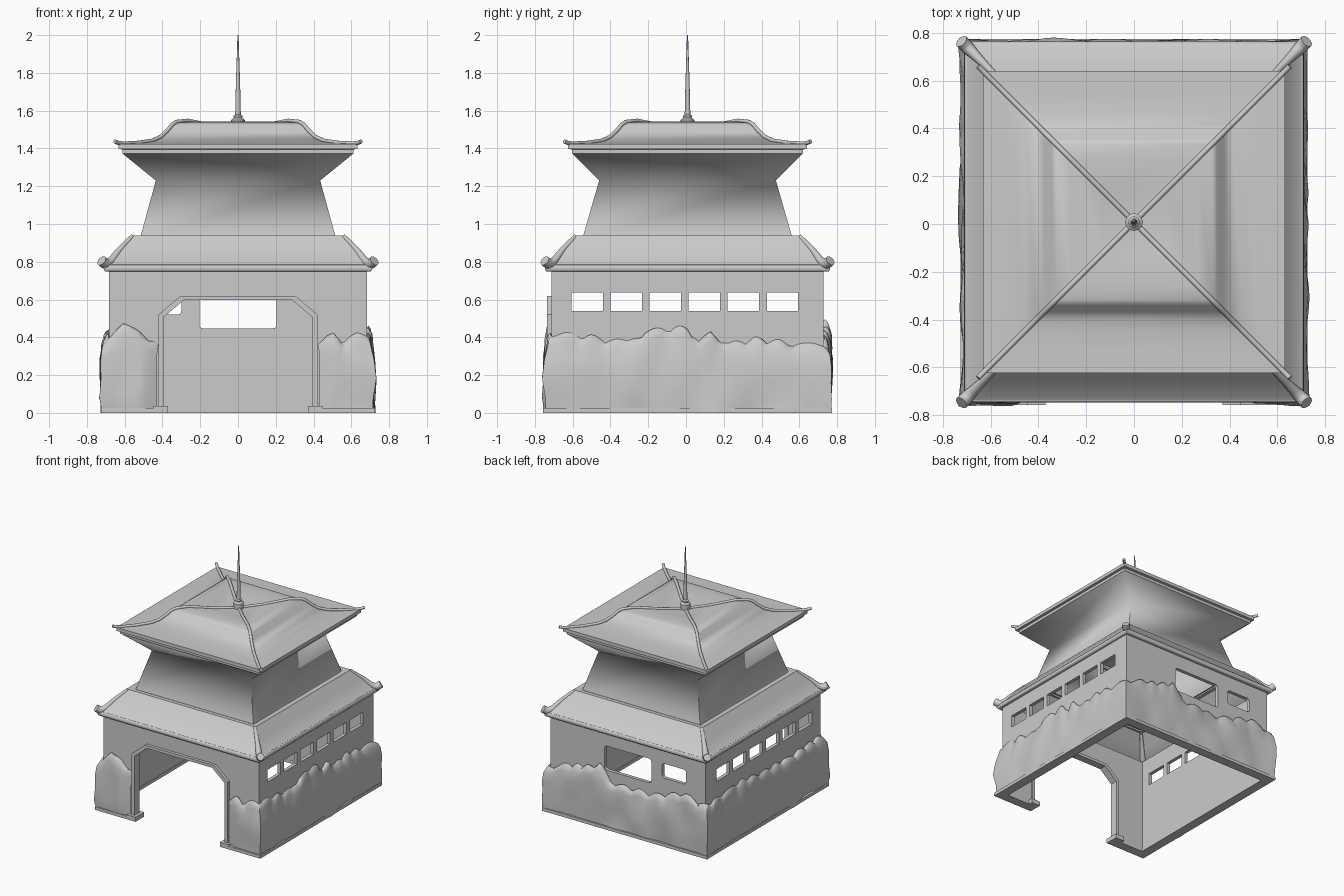
import bpy, bmesh, math
from mathutils import Vector, noise

if "Cube" in bpy.data.objects:
    bpy.data.objects.remove(bpy.data.objects["Cube"])

CY = 0.008   # tiny offset of the building in y


def finish(name, bm, angle=35):
    bmesh.ops.recalc_face_normals(bm, faces=bm.faces)
    me = bpy.data.meshes.new(name)
    bm.to_mesh(me)
    bm.free()
    ob = bpy.data.objects.new(name, me)
    bpy.context.collection.objects.link(ob)
    smooth(ob, angle)
    return ob


def activate(ob):
    bpy.ops.object.select_all(action='DESELECT')
    ob.select_set(True)
    bpy.context.view_layer.objects.active = ob


def smooth(ob, angle):
    if angle:
        activate(ob)
        bpy.ops.object.shade_smooth_by_angle(angle=math.radians(angle))


def loft(name, rings, closed=False, cap=False, angle=35):
    """Rectangular rings (half x, half y, z) joined into a skin."""
    bm = bmesh.new()
    vs = [[bm.verts.new((sx * a, CY + sy * b, z))
           for sx, sy in ((-1, -1), (1, -1), (1, 1), (-1, 1))] for a, b, z in rings]
    pairs = list(zip(vs, vs[1:])) + ([(vs[-1], vs[0])] if closed else [])
    for p, q in pairs:
        for i in range(4):
            j = (i + 1) % 4
            bm.faces.new((p[i], p[j], q[j], q[i]))
    if cap:
        c = bm.verts.new((0, CY, cap))
        for i in range(4):
            bm.faces.new((vs[-1][i], vs[-1][(i + 1) % 4], c))
    return finish(name, bm, angle)


def prism(bm, pts, axis, a, b):
    """Extrude a closed outline (u, z) from a to b along x or y."""
    P = (lambda u, z, t: (u, t, z)) if axis == 'y' else (lambda u, z, t: (t, u, z))
    A = [bm.verts.new(P(u, z, a)) for u, z in pts]
    B = [bm.verts.new(P(u, z, b)) for u, z in pts]
    n = len(pts)
    bm.faces.new(A)
    bm.faces.new(B[::-1])
    for i in range(n):
        bm.faces.new((A[i], A[(i + 1) % n], B[(i + 1) % n], B[i]))


def round_rect(x0, x1, z0, z1, r):
    out = []
    for cx, cz, a0 in ((x1 - r, z1 - r, 0), (x0 + r, z1 - r, 90), (x0 + r, z0 + r, 180), (x1 - r, z0 + r, 270)):
        for k in range(4):
            a = math.radians(a0 + 30 * k)
            out.append((cx + r * math.cos(a), cz + r * math.sin(a)))
    return out


def tube(name, pts, r, cyclic=False, radii=None):
    cu = bpy.data.curves.new(name, 'CURVE')
    cu.dimensions = '3D'
    cu.bevel_depth = r
    cu.bevel_resolution = 3
    cu.use_fill_caps = True
    sp = cu.splines.new('POLY')
    sp.points.add(len(pts) - 1)
    for i, (p, q) in enumerate(zip(sp.points, pts)):
        p.co = (*q, 1)
        p.radius = radii[i] if radii else 1
    sp.use_cyclic_u = cyclic
    ob = bpy.data.objects.new(name, cu)
    bpy.context.collection.objects.link(ob)
    activate(ob)
    bpy.ops.object.convert(target='MESH')
    smooth(bpy.context.object, 50)


# walls and ground skirt, hollow
walls = loft("walls", [(.683, .72, 0), (.683, .72, .77), (.655, .692, .77), (.655, .692, 0)], closed=True)
skirt = loft("base_skirt", [(.725, .765, 0), (.725, .765, .025), (.65, .69, .025), (.65, .69, 0)], closed=True)

# door and window openings
DOOR_IN = [(-.395, -.02), (-.395, .505), (-.287, .597), (.287, .597), (.395, .505), (.395, -.02)]
DOOR_OUT = [(-.422, 0), (-.422, .52), (-.303, .62), (.303, .62), (.422, .52), (.422, 0)]
bm = bmesh.new()
prism(bm, DOOR_IN, 'y', -.9, -.6)
prism(bm, round_rect(-.205, .205, .448, .64, .02), 'y', .6, .9)
prism(bm, round_rect(-.51, -.30, .52, .635, .02), 'y', .6, .9)
for i in range(6):
    c = -.522 + .2065 * i
    for s in (-1, 1):
        prism(bm, [(c - .083, .54), (c + .083, .54), (c + .083, .637), (c - .083, .637)], 'x', s * .6, s * .8)
cutter = finish("opening_cutter", bm, 0)
cutter.hide_render = True
for ob in (walls, skirt):
    m = ob.modifiers.new("openings", 'BOOLEAN')
    m.object = cutter
    m.operation = 'DIFFERENCE'
    m.solver = 'EXACT'
    activate(ob)
    bpy.ops.object.modifier_apply(modifier=m.name)
bpy.data.objects.remove(cutter)

# door trim and feet
bm = bmesh.new()
for i in range(5):
    prism(bm, [DOOR_OUT[i], DOOR_OUT[i + 1], DOOR_IN[i + 1], DOOR_IN[i]] if 0 < i < 4 else
          [(u, max(z, 0)) for u, z in (DOOR_OUT[i], DOOR_OUT[i + 1], DOOR_IN[i + 1], DOOR_IN[i])],
          'y', -.735, -.675)
finish("door_trim", bm, 0)
bm = bmesh.new()
for s in (-1, 1):
    prism(bm, [(s * .37, 0), (s * .447, 0), (s * .447, .036), (s * .37, .036)], 'y', -.757, -.65)
finish("door_feet", bm, 0)

# lower roof with eave roll
loft("lower_roof", [(.66, .70, .75), (.70, .745, .75), (.70, .745, .785), (.685, .73, .795), (.63, .665, .87),
                    (.572, .603, .932), (.567, .598, .94), (.545, .575, .94), (.50, .53, .925)])
tube("lower_eave_roll", [(sx * .697, CY + sy * .742, .766) for sx, sy in ((-1, -1), (1, -1), (1, 1), (-1, 1))],
     .019, cyclic=True)

# flared upper body
loft("upper_body", [(.52, .557, .92), (.435, .468, 1.23), (.61, .61, 1.372)], angle=75)
# upper roof: fascia, concave slope, rolled rim and shallow dished top
roof = [(.60, 1.372), (.612, 1.372), (.612, 1.395), (.632, 1.397), (.632, 1.424), (.53, 1.426), (.455, 1.437),
        (.41, 1.457), (.375, 1.49), (.348, 1.523), (.325, 1.537), (.265, 1.543), (.13, 1.518)]
loft("upper_roof", [(a, a, z) for a, z in roof], cap=1.505)

# hip ridges on both roofs
for sx in (-1, 1):
    for sy in (-1, 1):
        tube("upper_hip_ridge", [(sx * a, CY + sy * a, z) for a, z in
             [(0, 1.508), (.13, 1.52)] + [(p, q + .004) for p, q in roof[11:4:-1]] +
             [(.61, 1.426), (.635, 1.43), (.652, 1.437)]], .011)
        tube("lower_hip_ridge", [(sx * a, CY + sy * (a + .034), z) for a, z in
             ((.56, .935), (.63, .86), (.67, .805), (.69, .79), (.705, .79), (.722, .806))],
             .028, radii=(.4, .6, .8, .95, 1, 1))

# spire, turned
prof = [(.036, 1.49), (.037, 1.55), (.022, 1.562), (.024, 1.572), (.015, 1.58), (.011, 1.75), (.006, 1.9), (.003, 2.0)]
bm = bmesh.new()
N = 12
rings = [[bm.verts.new((r * math.cos(k * math.tau / N), CY + r * math.sin(k * math.tau / N), z))
          for k in range(N)] for r, z in prof]
for p, q in zip(rings, rings[1:]):
    for k in range(N):
        bm.faces.new((p[k], p[(k + 1) % N], q[(k + 1) % N], q[k]))
bm.faces.new(rings[-1])
finish("spire", bm)

# hedge wrapping the walls: (x, y, height) waypoints, right door side round to left door side
HX, HY = .683, .72
way = [(.42, -HY, .37), (.50, -HY, .40), (.56, -HY, .37), (.62, -HY, .40), (HX, -HY, .41),
       (HX, -.5, .39), (HX, -.32, .36), (HX, -.22, .42), (HX, 0, .44), (HX, .06, .36), (HX, .12, .41), (HX, .22, .35),
       (HX, .35, .38), (HX, .6, .35), (HX, HY, .34), (.5, HY, .40), (.3, HY, .44), (.24, HY, .48), (.15, HY, .36),
       (-.2, HY, .35), (-.5, HY, .44), (-HX, HY, .39), (-HX, .3, .42), (-HX, 0, .39), (-HX, -.35, .38),
       (-HX, -HY, .40), (-.6, -HY, .45), (-.52, -HY, .42), (-.42, -HY, .36)]
path, s = [], 0
for (x0, y0, h0), (x1, y1, h1) in zip(way, way[1:]):
    L = math.hypot(x1 - x0, y1 - y0)
    n = max(2, round(L / .022))
    for k in range(n):
        t = k / n
        d = s + L * t
        lobes = .035 * abs(math.sin(d * 22 + 2 * noise.noise(Vector((d * 3, 0, 5)))))
        path.append((x0 + (x1 - x0) * t, y0 + (y1 - y0) * t, h0 + (h1 - h0) * t + lobes - .01, d))
    s += L
path.append((*way[-1], s))
section = [(0, .9), (.2, 1), (.45, 1.05), (.7, 1), (.88, .85), (.97, .6), (1, .25), (.97, -.25)]
bm = bmesh.new()
rows = []
for i, (x, y, h, d) in enumerate(path):
    end = min(1, .35 + min(i, len(path) - 1 - i) * .25)
    row = []
    for f, o in section:
        v = noise.noise(Vector((d * 5, f * h * 7, 1))) * .02
        off = end * (o * .038 + (v if 0 < o else 0))
        row.append(bm.verts.new((x * (1 + off / HX), CY + y * (1 + off / HY), h * f)))
    rows.append(row)
for p, q in zip(rows, rows[1:]):
    for k in range(len(section) - 1):
        bm.faces.new((p[k], q[k], q[k + 1], p[k + 1]))
finish("hedge", bm, 60)
